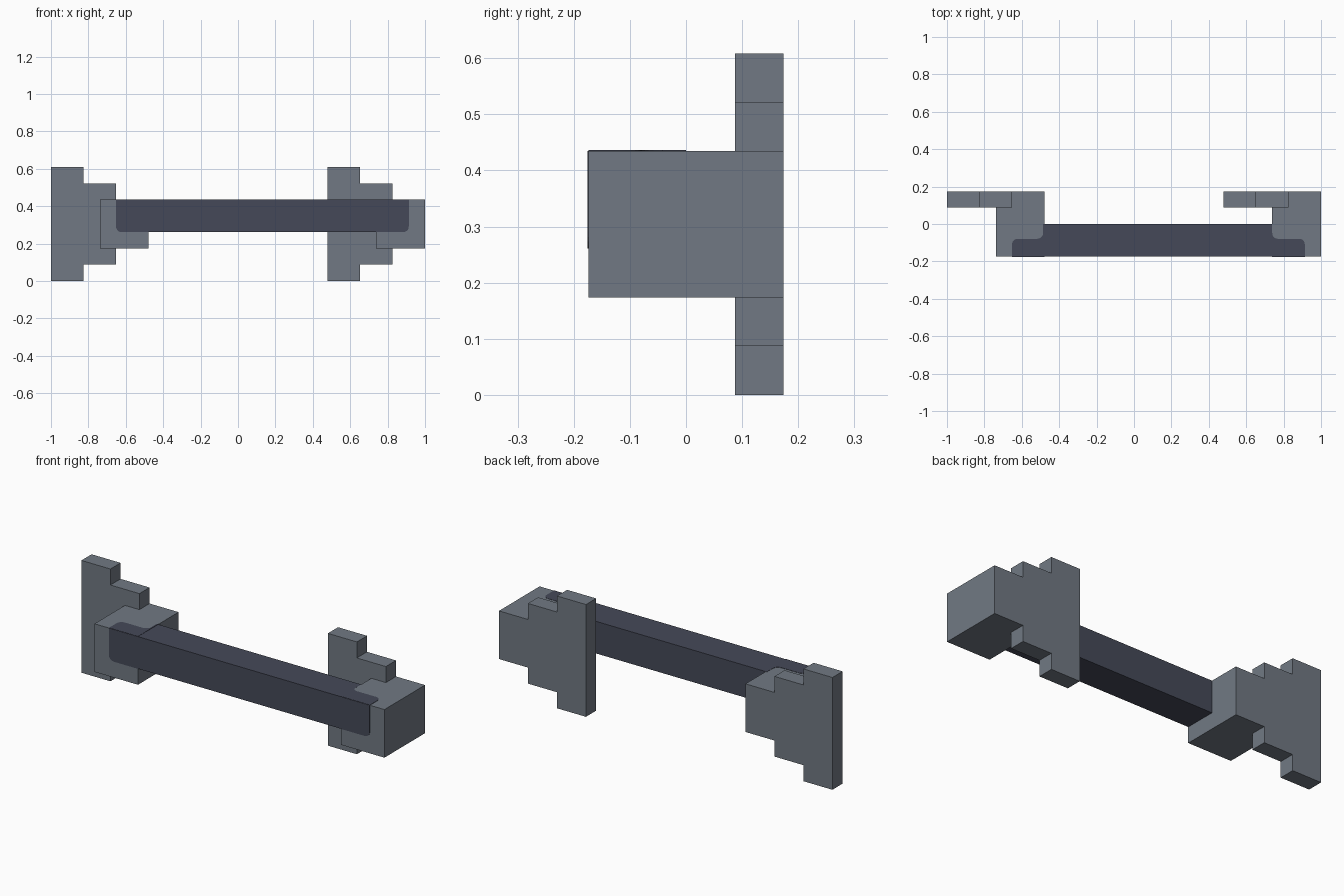
import bpy, bmesh, math
from mathutils import Vector

cube = bpy.data.objects.get("Cube")
if cube:
    bpy.data.objects.remove(cube, do_unlink=True)

U = 2 / 23            # modelling unit: the model is 23 units long
SKIN = 0.0015         # thickness of the painted plates


def material(name, rgb):
    linear = [((c / 255 + 0.055) / 1.055) ** 2.4 for c in rgb] + [1]
    mat = bpy.data.materials.new(name)
    mat.use_nodes = True
    mat.diffuse_color = linear
    mat.node_tree.nodes["Principled BSDF"].inputs["Base Color"].default_value = linear
    return mat


grey = material("bracket grey", (113, 121, 131))
dark = material("dark slate", (69, 73, 88))


def prism(name, points, depth, mat):
    """Extrude a closed outline of 3D points along a depth vector."""
    bm = bmesh.new()
    face = bm.faces.new([bm.verts.new(p) for p in points])
    out = bmesh.ops.extrude_face_region(bm, geom=[face])
    verts = [v for v in out["geom"] if isinstance(v, bmesh.types.BMVert)]
    bmesh.ops.translate(bm, verts=verts, vec=Vector(depth))
    bmesh.ops.recalc_face_normals(bm, faces=bm.faces)
    mesh = bpy.data.meshes.new(name)
    bm.to_mesh(mesh)
    bm.free()
    mesh.materials.append(mat)
    obj = bpy.data.objects.new(name, mesh)
    bpy.context.collection.objects.link(obj)
    return obj


def box(name, x0, x1, y0, y1, z0, z1, mat):
    ring = [(x0, y0, z0), (x1, y0, z0), (x1, y0, z1), (x0, y0, z1)]
    return prism(name, ring, (0, y1 - y0, 0), mat)


def arc(cx, cy, r, start, end, steps=5):
    angles = [math.radians(start + (end - start) * i / steps) for i in range(steps + 1)]
    return [(cx + r * math.cos(a), cy + r * math.sin(a)) for a in angles]


# Stepped wall plates with a block in front; both face the same way
BACK, MID, FRONT = 2 * U, U, -2 * U
LOW, HIGH = 2 * U, 5 * U
for side, x in (("right", -1), ("left", 1 - 6 * U)):
    lower = [(0, 0), (2, 0), (2, 1), (4, 1), (4, 2), (6, 2)]
    upper = [(px, 7 - pz) for px, pz in reversed(lower)]
    outline = [(x + px * U, MID, pz * U) for px, pz in lower + upper]
    prism(side + "_wall_plate", outline, (0, BACK - MID, 0), grey)
    box(side + "_block", x + 3 * U, x + 6 * U, FRONT, MID, LOW, HIGH, grey)

# Rail between the blocks
RAIL_L, RAIL_R = -1 + 6 * U, 1 - 3 * U
box("rail", RAIL_L, RAIL_R, FRONT, 0, 3 * U, HIGH, dark)

# Painted rail ends wrapping over the front and top of each block
R = 0.03
GAP = 0.008
for side, x, s in (("right", RAIL_L, -1), ("left", RAIL_R, 1)):
    end = 2 * U
    # front: one rounded lower corner
    shape = [(0, HIGH), (0, 3 * U)] + arc(end - R, 3 * U + R, R, -90, 0) + [(end, HIGH)]
    prism(side + "_front_inlay", [(x + s * a, FRONT, b) for a, b in shape],
          (0, -SKIN, 0), dark)
    # top: rounded outer corner and a fillet where it meets the rail
    inner = 0 if s > 0 else GAP
    shape = [(0, FRONT), (end, FRONT)] + arc(end - R, -U - R + GAP, R, 0, 90)
    shape += arc(inner + R, -U + R + GAP, R, 270, 180)
    shape += [(inner, 0), (0, 0)] if inner else [(0, -U + R + 2 * GAP)]
    prism(side + "_top_inlay", [(x + s * a, b, HIGH) for a, b in shape],
          (0, 0, SKIN), dark)
